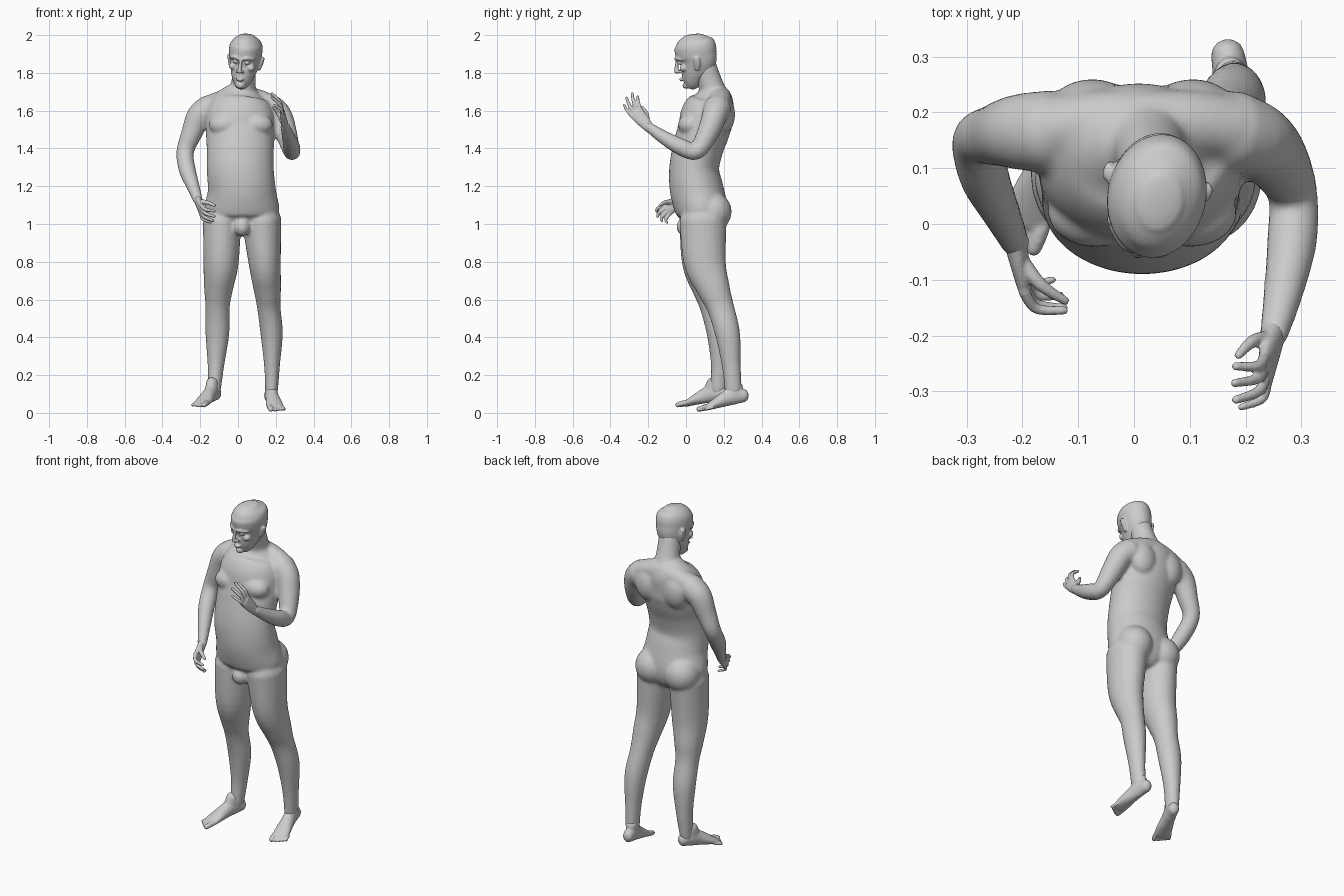
import bpy, bmesh, math
from mathutils import Vector, Matrix, Euler

X, Y, Z = Vector((1, 0, 0)), Vector((0, 1, 0)), Vector((0, 0, 1))


def catmull(rows, steps):
    out = []
    for i in range(len(rows) - 1):
        p0, p1, p2 = rows[max(i - 1, 0)], rows[i], rows[i + 1]
        p3 = rows[min(i + 2, len(rows) - 1)]
        for k in range(steps):
            t = k / steps
            out.append([0.5 * (2 * b + (c - a) * t + (2 * a - 5 * b + 4 * c - d) * t * t
                               + (3 * b - a - 3 * c + d) * t ** 3)
                        for a, b, c, d in zip(p0, p1, p2, p3)])
    return out + [list(rows[-1])]


def tube(bm, rows, side=X, cap=0.9, n=24, steps=5):
    """Rounded tube through rows of (x, y, z, half width along side[, half depth])."""
    rows = catmull([r if len(r) == 5 else (*r, r[3]) for r in rows], steps)
    pts = [Vector(r[:3]) for r in rows]
    rings = []
    for i, r in enumerate(rows):
        t = (pts[min(i + 1, len(pts) - 1)] - pts[max(i - 1, 0)]).normalized()
        u = (side - t * side.dot(t)).normalized()
        v = t.cross(u)
        a, b = r[3:]
        h = cap * min(a, b)
        slices = [(0, 1)]
        caps = [(math.sin(q), math.cos(q)) for q in (0.5, 1.0, 1.4)]
        if i == 0:
            slices = [(-s, c) for s, c in reversed(caps)] + slices
        if i == len(rows) - 1:
            slices += caps
        for off, sc in slices:
            rings.append([bm.verts.new(pts[i] + t * off * h
                          + u * a * sc * math.cos(math.tau * k / n)
                          + v * b * sc * math.sin(math.tau * k / n)) for k in range(n)])
    for r0, r1 in zip(rings, rings[1:]):
        for k in range(n):
            bm.faces.new((r0[k], r0[(k + 1) % n], r1[(k + 1) % n], r1[k]))
    bm.faces.new(rings[0][::-1])
    bm.faces.new(rings[-1])


def blob(bm, c, r):
    m = Matrix.Translation(c) @ Matrix.Diagonal((*r, 1))
    bmesh.ops.create_uvsphere(bm, u_segments=24, v_segments=14, radius=1, matrix=m)


def finish(bm, name, voxel, smooth, matrix=None):
    """Fuse the overlapping pieces into one smooth skin."""
    bmesh.ops.recalc_face_normals(bm, faces=bm.faces)
    if matrix:
        bm.transform(matrix)
    me = bpy.data.meshes.new(name)
    bm.to_mesh(me)
    bm.free()
    ob = bpy.data.objects.new(name, me)
    bpy.context.collection.objects.link(ob)
    m = ob.modifiers.new("fuse", 'REMESH')
    m.mode, m.voxel_size, m.use_smooth_shade = 'VOXEL', voxel, True
    s = ob.modifiers.new("soften", 'SMOOTH')
    s.factor, s.iterations = 0.5, smooth
    bpy.ops.object.select_all(action='DESELECT')
    ob.select_set(True)
    bpy.context.view_layer.objects.active = ob
    bpy.ops.object.convert(target='MESH')
    bpy.ops.object.shade_smooth()


# torso
body = bmesh.new()
tube(body, [(.02, .08, .99, .10, .10), (.02, .085, 1.06, .195, .135), (.02, .057, 1.18, .18, .142),
            (.012, .043, 1.29, .177, .132), (.012, .066, 1.41, .178, .133), (.012, .095, 1.50, .183, .138),
            (.01, .115, 1.58, .180, .140), (.012, .143, 1.655, .15, .112), (.02, .145, 1.71, .09, .075)],
     cap=0.3, n=40)
# shoulder girdle, neck, chest, buttocks, groin
tube(body, [(-.145, .17, 1.625, .06), (-.06, .18, 1.655, .06), (.02, .18, 1.67, .06),
            (.10, .18, 1.655, .06), (.175, .17, 1.625, .06)], side=Y)
tube(body, [(.02, .155, 1.66, .085, .08), (.028, .13, 1.74, .066, .066), (.037, .095, 1.84, .06, .065)])
for s in (-1, 1):
    blob(body, (.015 + s * .085, .02, 1.525), (.085, .062, .06))
    blob(body, (.02 + s * .095, .14, 1.065), (.10, .102, .105))
    blob(body, (.015 + s * .09, .20, 1.58), (.08, .06, .10))
blob(body, (.02, -.005, .985), (.045, .045, .05))

# legs
tube(body, [(-.085, .09, 1.02, .10, .125), (-.09, .09, .80, .094, .112), (-.103, .12, .66, .077, .088),
            (-.108, .142, .56, .064, .068), (-.109, .172, .42, .063, .062), (-.117, .18, .25, .044, .048),
            (-.125, .170, .12, .034, .043)])
tube(body, [(.125, .09, 1.02, .105, .125), (.141, .10, .80, .086, .112), (.155, .145, .66, .073, .088),
            (.163, .182, .56, .062, .072), (.178, .22, .42, .059, .066), (.180, .24, .25, .042, .050),
            (.178, .25, .12, .034, .045)])

# arms: one hanging, one raised
tube(body, [(-.15, .165, 1.61, .075), (-.205, .165, 1.57, .068), (-.245, .16, 1.48, .056),
            (-.28, .148, 1.38, .046), (-.268, .085, 1.285, .045), (-.238, .02, 1.20, .035),
            (-.212, -.035, 1.125, .026)])
tube(body, [(.175, .165, 1.61, .075), (.222, .15, 1.57, .066), (.255, .115, 1.48, .058),
            (.284, .055, 1.385, .045), (.283, -.03, 1.41, .045), (.268, -.12, 1.46, .036),
            (.250, -.20, 1.515, .026)])
finish(body, "body", 0.009, 6)

# head, modelled upright and then turned into the pose
head = bmesh.new()
tube(head, [(0, -.068, -.132, .028, .028), (0, -.052, -.11, .047, .050), (0, -.03, -.07, .065, .071),
            (0, -.006, -.03, .077, .094), (0, .010, .01, .086, .109), (0, .011, .05, .092, .117),
            (0, .015, .09, .090, .115), (0, .016, .12, .074, .095), (0, .018, .142, .046, .06)],
     cap=0.25, n=40)
tube(head, [(0, -.105, .025, .009), (0, -.116, -.01, .011), (0, -.122, -.032, .014, .012)])
tube(head, [(0, -.107, -.072, .012, .007), (0, -.107, -.080, .02, .007), (0, -.104, -.088, .012, .007)], cap=.4)
blob(head, (0, -.082, -.118), (.026, .024, .02))
for s in (-1, 1):
    blob(head, (s * .014, -.108, -.035), (.010, .013, .009))
    tube(head, [(s * .008, -.104, .036, .009), (s * .036, -.097, .042, .010), (s * .064, -.070, .034, .009)], side=Z)
    blob(head, (s * .034, -.088, .015), (.016, .013, .010))
    blob(head, (s * .052, -.065, -.018), (.022, .022, .02))
    tube(head, [(s * .082, .015, -.038, .009, .012), (s * .091, .025, -.005, .010, .02),
                (s * .097, .03, .022, .009, .018)])
    tube(head, [(s * .018, -.102, -.08, .006), (s * .006, -.107, -.08, .008)], side=Z)
pose = Euler((math.radians(12), math.radians(6), math.radians(-12))).to_matrix().to_4x4()
finish(head, "head", 0.005, 3, Matrix.Translation((.035, .053, 1.86)) @ pose @ Matrix.Scale(.95, 4))


def hand(name, wrist, knuckle, across, bulge, tips, thumb):
    bm = bmesh.new()
    w, k, bulge = Vector(wrist), Vector(knuckle), Vector(bulge)
    d = k - w
    a = Vector(across)
    a = (a - d * a.dot(d) / d.length_squared).normalized()
    tube(bm, [(*(w - d * .15), .025, .021), (*(w + d * .4), .034, .018), (*k, .040, .014)], side=a)
    for i, tip in enumerate(tips):
        base = k + a * (-.030 + .020 * i)
        tip = Vector(tip)
        r = .0098 if i < 3 else .0085
        tube(bm, [(*base, r + .001), (*(base.lerp(tip, .5) + bulge), r), (*tip, r * .8)], side=a, n=12)
    tube(bm, thumb, side=Z, n=12)
    finish(bm, name, 0.004, 3)


# hands
hand("lowered_hand", (-.212, -.035, 1.125), (-.197, -.103, 1.078), (0, .58, -.8), (-.014, -.014, -.006),
     [(-.125, -.155, 1.068), (-.125, -.150, 1.040), (-.132, -.128, 1.018), (-.145, -.10, 1.008)],
     [(-.207, -.06, 1.115, .016), (-.168, -.108, 1.115, .012), (-.123, -.138, 1.098, .008)])
hand("raised_hand", (.250, -.20, 1.515), (.235, -.265, 1.59), (.1, -.72, -.67), (.014, -.006, .004),
     [(.182, -.255, 1.675), (.180, -.285, 1.69), (.182, -.315, 1.668), (.192, -.328, 1.63)],
     [(.243, -.207, 1.535, .017), (.213, -.21, 1.585, .012), (.187, -.235, 1.62, .008)])


def foot(name, heel, toe, medial):
    bm = bmesh.new()
    heel, d = Vector(heel), Vector(toe) - Vector(heel)
    w = d.cross(Z).normalized()
    if w.x * medial < 0:
        w = -w
    tube(bm, [(*(heel + d * s + Z * h), a, h) for s, a, h in
              ((.11, .030, .036), (.30, .034, .048), (.46, .037, .040), (.66, .045, .026), (.80, .045, .016))],
         side=w)
    # toes, big one on the inner side
    for i in range(5):
        r = .015 if i == 0 else .0105 - .0005 * i
        off = w * (.031 - .018 * i - (.004 if i else 0))
        end = .94 - .014 * i - .006 * i * i / 2
        tube(bm, [(*(heel + d * .72 + off * .9 + Z * r * 1.3), r), (*(heel + d * .85 + off + Z * r * 1.25), r),
                  (*(heel + d * end + off + Z * r), r * .9)], side=w, n=12)
    # ankle
    tube(bm, [(*(heel + d * .27 + Z * .10), .032, .042), (*(heel + d * .32 + Z * .04), .034, .055)], side=w)
    finish(bm, name, 0.005, 3)


# feet
foot("forward_foot", (-.105, .225, .072), (-.215, -.05, .024), 1)
foot("rear_foot", (.163, .335, .062), (.207, .055, .0), -1)
